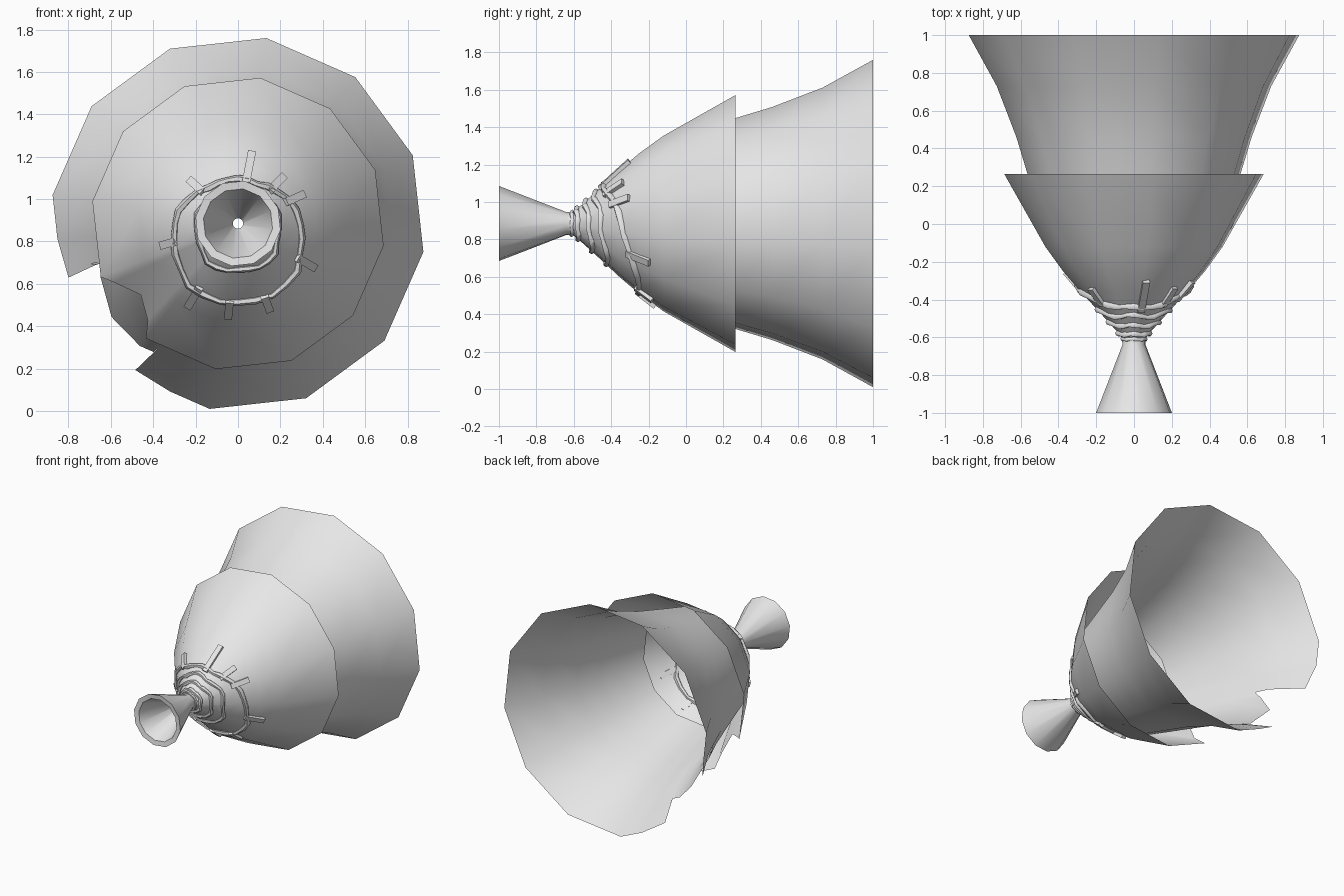
import bpy, bmesh, math
from mathutils import Matrix, Vector

cube = bpy.data.objects.get("Cube")
if cube:
    bpy.data.objects.remove(cube, do_unlink=True)

CZ = 0.885                     # height of the long axis
PHASE, STEP = 81.3, 30         # twelve-sided cross-section

grey = bpy.data.materials.new("plain grey")
grey.use_nodes = True
COLOUR = (0.8, 0.8, 0.8, 1)
grey.diffuse_color = COLOUR
grey.node_tree.nodes["Principled BSDF"].inputs["Base Color"].default_value = COLOUR

# Profiles as (y, radius)
FRONT = [(-0.62, 0.05), (-0.57, 0.09), (-0.45, 0.20), (-0.36, 0.285),
         (-0.25, 0.38), (-0.12, 0.475), (0.265, 0.695)]
REAR = [(-0.12, 0.455), (0.1, 0.52), (0.27, 0.572), (0.46, 0.63),
        (0.73, 0.735), (1.0, 0.885)]
HANDLE = [(-0.6, 0.06), (-0.64, 0.062), (-1.0, 0.203), (-0.995, 0.165), (-0.66, 0.025)]


def radius_at(profile, y):
    for (y0, r0), (y1, r1) in zip(profile, profile[1:]):
        if y <= y1:
            return r0 + (r1 - r0) * (y - y0) / (y1 - y0)
    return profile[-1][1]


def flat_side(a):
    """Scale that keeps a point on the straight side of the polygon."""
    d = (a - PHASE) % STEP - STEP / 2
    return math.cos(math.radians(STEP / 2)) / math.cos(math.radians(d))


def point(a, y, r):
    t = math.radians(a)
    return Vector((r * math.cos(t), y, CZ + r * math.sin(t)))


def finish(name, bm, smooth=40):
    mesh = bpy.data.meshes.new(name)
    bm.to_mesh(mesh)
    bm.free()
    mesh.materials.append(grey)
    obj = bpy.data.objects.new(name, mesh)
    bpy.context.collection.objects.link(obj)
    bpy.ops.object.select_all(action='DESELECT')
    obj.select_set(True)
    bpy.context.view_layer.objects.active = obj
    bpy.ops.object.shade_smooth_by_angle(angle=math.radians(smooth))
    return obj


def loft(name, columns, close=True):
    """Skin a closed ring of columns of points."""
    bm = bmesh.new()
    cols = [[bm.verts.new(p) for p in c] for c in columns]
    n = len(cols)
    for i in range(n):
        a, b = cols[i], cols[(i + 1) % n]
        for j in range(len(a) - 1):
            bm.faces.new((a[j], a[j + 1], b[j + 1], b[j]))
    bmesh.ops.recalc_face_normals(bm, faces=bm.faces)
    return finish(name, bm)


def skirt(name, profile, torn):
    """Flared skirt; torn columns are (angle, hem y, sideways lean)."""
    start, end = profile[0][0], profile[-1][0]
    lo = min(t[0] for t in torn) - 1
    hi = max(t[0] for t in torn) + 1
    whole = [PHASE - STEP * k for k in range(12)]
    whole = [(a, end, 0) for a in whole if not lo < a < hi]
    columns = []
    for a, hem, lean in sorted(whole + torn):
        col = []
        for y, _ in profile:
            s = (y - start) / (end - start)
            yy = start + s * (hem - start)
            aa = a + lean * s ** 3
            col.append(point(aa, yy, radius_at(profile, yy) * flat_side(aa)))
        columns.append(col)
    return loft(name, columns)


# Overlapping skirts with torn hems
skirt("front_skirt", FRONT, [(-158.7, 0.265, 0), (-154.5, 0.2, 0), (-143.8, 0.08, 0),
                             (-133, 0.16, 0), (-128.7, 0.265, 0)])
skirt("rear_skirt", REAR, [(-175, 1.0, 0), (-164.8, 0.94, 2.5), (-164.2, 0.8, -0.8),
                           (-163.3, 0.58, 0), (-158.7, 0.63, 0), (-143.5, 0.79, 0),
                           (-128.7, 0.74, 0), (-123.2, 0.74, 0), (-122.2, 0.58, 0),
                           (-121.6, 0.76, -1.5), (-121, 0.95, -4), (-112, 1.0, 0)])

# Flared hollow handle
loft("flared_handle", [[point(PHASE - STEP * k, y, r) for y, r in HANDLE] for k in range(12)])


def rope_y(a, mid, tilt):
    return mid - tilt * math.sin(math.radians(a))


def rope(name, mid, tilt, thick, wobble, lift=0.004):
    """Uneven cord wound round the front skirt."""
    path, n, sides = [], 28, 6
    for i in range(n):
        a = 360 * i / n
        y = rope_y(a, mid, tilt) + wobble * math.sin(math.radians(5 * a + 40 * mid))
        path.append(point(a, y, max(radius_at(FRONT, y), 0.06) * flat_side(a) + lift))
    columns = []
    for i, p in enumerate(path):
        out = (p - Vector((0, p.y, CZ))).normalized()
        along = (path[(i + 1) % n] - path[i - 1]).normalized()
        side = along.cross(out).normalized()
        out = side.cross(along)
        w = thick * (1 + 0.2 * math.sin(i * 2.1))
        ring = [p + w * (math.cos(t) * out + math.sin(t) * side)
                for t in (math.tau * k / sides for k in range(sides + 1))]
        columns.append(ring)
    obj = loft(name, columns)
    bm = bmesh.new()
    bm.from_mesh(obj.data)
    bmesh.ops.remove_doubles(bm, verts=bm.verts, dist=1e-5)
    bmesh.ops.recalc_face_normals(bm, faces=bm.faces)
    bm.to_mesh(obj.data)
    bm.free()


# Cords: one low tilted loop, tighter ones toward the neck
LOW = (-0.345, 0.1)
rope("lower_rope", *LOW, 0.017, 0.008)
rope("middle_rope", -0.455, 0.035, 0.014, 0.01)
rope("upper_rope", -0.52, 0.02, 0.014, 0.006)
rope("neck_rope", -0.58, 0.005, 0.014, 0.003)
rope("neck_end_rope", -0.61, 0.0, 0.01, 0.002)

# Pegs tucked under the lower cord, lying along the skirt
PEGS = [(79, 0.16), (138, 0.09), (46, 0.1), (24, 0.1), (-164, 0.08),
        (-30, 0.12), (-121, 0.14), (-96, 0.1), (-70, 0.09)]
for i, (a, length) in enumerate(PEGS):
    y = rope_y(a, *LOW) - 0.02
    p = point(a, y, radius_at(FRONT, y) * flat_side(a) + 0.006)
    y2 = y + length
    q = point(a, y2, radius_at(FRONT, y2) * flat_side(a) + 0.01)
    along = (q - p).normalized()
    across = Vector((-math.sin(math.radians(a)), 0, math.cos(math.radians(a))))
    up = across.cross(along)
    turn = Matrix((across, along, up)).transposed().to_4x4()
    size = Matrix.Diagonal((0.038, (q - p).length, 0.024, 1))
    bm = bmesh.new()
    bmesh.ops.create_cube(bm, size=1, matrix=Matrix.Translation((p + q) / 2) @ turn @ size)
    bmesh.ops.recalc_face_normals(bm, faces=bm.faces)
    finish("peg_%d" % (i + 1), bm, 30)
